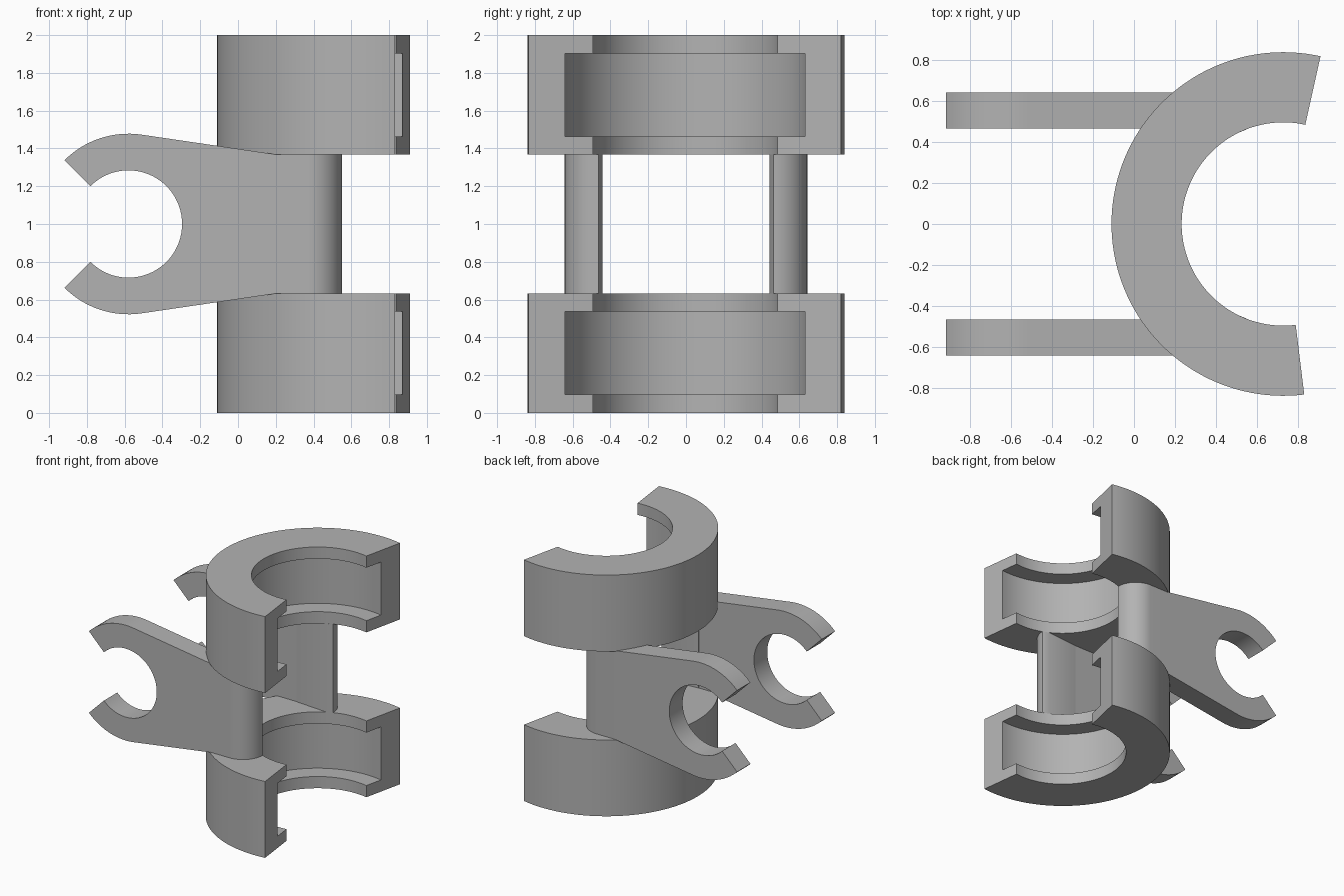
import bpy
import bmesh
from math import radians, cos, sin
from mathutils import Vector

cube = bpy.data.objects.get("Cube")
if cube:
    bpy.data.objects.remove(cube, do_unlink=True)

grey = bpy.data.materials.new("plain grey")
grey.use_nodes = True
COLOUR = (0.45, 0.45, 0.45, 1)
grey.diffuse_color = COLOUR
grey.node_tree.nodes["Principled BSDF"].inputs["Base Color"].default_value = COLOUR


def finish(bm, name):
    bmesh.ops.recalc_face_normals(bm, faces=bm.faces)
    mesh = bpy.data.meshes.new(name)
    bm.to_mesh(mesh)
    bm.free()
    mesh.materials.append(grey)
    obj = bpy.data.objects.new(name, mesh)
    bpy.context.collection.objects.link(obj)
    bpy.ops.object.select_all(action='DESELECT')
    obj.select_set(True)
    bpy.context.view_layer.objects.active = obj
    bpy.ops.object.shade_smooth_by_angle(angle=radians(30))
    return obj


def loft(name, sections):
    """Skin a row of matching closed sections and cap both ends."""
    bm = bmesh.new()
    rows = [[bm.verts.new(p) for p in s] for s in sections]
    for a, b in zip(rows, rows[1:]):
        for i in range(len(a)):
            j = (i + 1) % len(a)
            bm.faces.new((a[i], a[j], b[j], b[i]))
    bm.faces.new(rows[0])
    bm.faces.new(rows[-1])
    return finish(bm, name)


def arc(cx, cy, r, start, end, n):
    angles = [radians(start + (end - start) * i / n) for i in range(n + 1)]
    return [(cx + r * cos(a), cy + r * sin(a)) for a in angles]


# Grooved open collars
AXIS_X, OUTER, INNER, GROOVE = 0.73, 0.84, 0.497, 0.645
HEIGHT, LIP = 0.633, 0.097


def collar(name, z):
    top = z + HEIGHT
    profile = [(INNER, z), (OUTER, z), (OUTER, top), (INNER, top),
               (INNER, top - LIP), (GROOVE, top - LIP),
               (GROOVE, z + LIP), (INNER, z + LIP)]
    directions = arc(0, 0, 1, 77.5, 277, 80)
    loft(name, [[Vector((AXIS_X + r * c, r * s, h)) for r, h in profile]
                for c, s in directions])


collar("lower_collar", 0)
collar("upper_collar", 2 - HEIGHT)

# Hooked arms and the rounded posts that join the collars
HOOK_X, JOIN_X = -0.58, 0.21
arm_half = (2 - 2 * HEIGHT) / 2
outline = ([(JOIN_X, 1 - arm_half), (JOIN_X, 1 + arm_half)]
           + arc(HOOK_X, 1, 0.478, 82, 135, 16)
           + arc(HOOK_X, 1, 0.284, 135, -135, 56)
           + arc(HOOK_X, 1, 0.478, 225, 278, 16))
post = ([(JOIN_X, 0.465)] + [(JOIN_X, 0.642)]
        + arc(0.37, 0.462, 0.18, 90, 0, 16) + [(0.5, 0.442)])

for side, sign in (("left_back", 1), ("right_front", -1)):
    loft(side + "_hook_arm", [[(x, sign * y, z) for x, z in outline]
                              for y in (0.467, 0.642)])
    loft(side + "_post", [[(x, sign * y, z) for x, y in post]
                          for z in (1 - arm_half, 1 + arm_half)])
